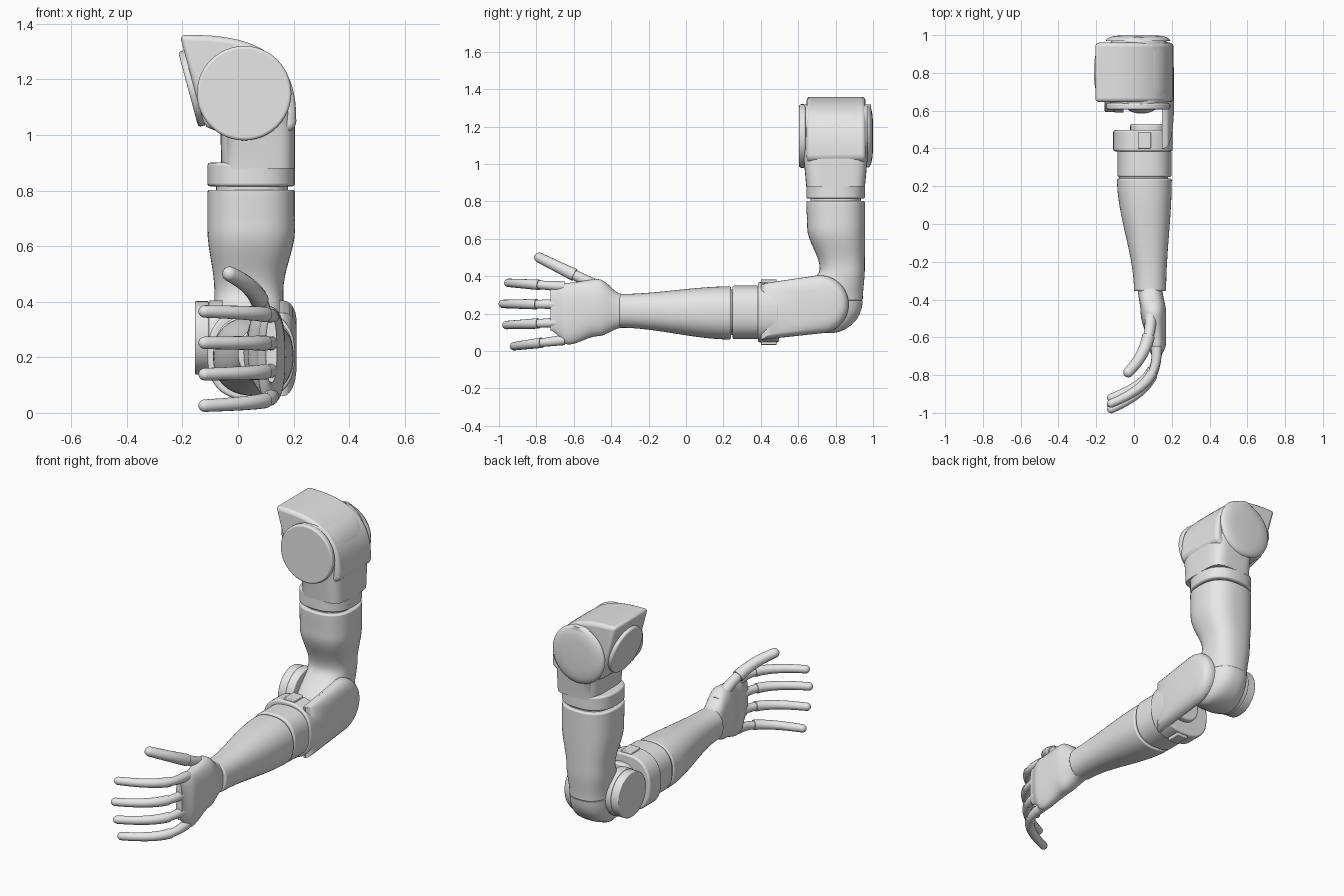
import bpy, bmesh, math
from mathutils import Vector, Matrix

cube = bpy.data.objects.get("Cube")
if cube:
    bpy.data.objects.remove(cube, do_unlink=True)

colour = (.8, .8, .8, 1)
grey = bpy.data.materials.new("light grey")
grey.use_nodes = True
grey.diffuse_color = colour
grey.node_tree.nodes["Principled BSDF"].inputs["Base Color"].default_value = colour


def lerp(a, b, t):
    return a + (b - a) * t


def place(axis, along, a, b):
    return {"x": (along, a, b), "y": (a, along, b), "z": (a, b, along)}[axis]


def bridge(name, rings, bevel=0):
    """Skin a list of closed rings, cap both ends and make an object."""
    bm = bmesh.new()
    rows = [[bm.verts.new(point) for point in ring] for ring in rings]
    for low, high in zip(rows, rows[1:]):
        for i in range(len(low)):
            bm.faces.new((low[i - 1], low[i], high[i], high[i - 1]))
    bm.faces.new(rows[0])
    bm.faces.new(rows[-1])
    bmesh.ops.recalc_face_normals(bm, faces=bm.faces)
    mesh = bpy.data.meshes.new(name)
    bm.to_mesh(mesh)
    bm.free()
    mesh.materials.append(grey)
    mesh.shade_smooth()
    mesh.set_sharp_from_angle(angle=math.radians(40))
    obj = bpy.data.objects.new(name, mesh)
    bpy.context.collection.objects.link(obj)
    if bevel:
        modifier = obj.modifiers.new("round edges", "BEVEL")
        modifier.width = bevel
        modifier.segments = 3
        modifier.limit_method = "ANGLE"
        modifier.angle_limit = math.radians(40)
    return obj


def oval(cx, cy, rx, ry, square=2, start=0, sweep=360, steps=48):
    """Points on a superellipse; a part sweep includes its end point."""
    points = []
    for i in range(steps + (sweep < 360)):
        angle = math.radians(start + sweep * i / steps)
        c, s = math.cos(angle), math.sin(angle)
        points.append((cx + rx * math.copysign(abs(c) ** (2 / square), c),
                       cy + ry * math.copysign(abs(s) ** (2 / square), s)))
    return points


def loft(name, axis, stations, steps=8, square=2.5, bevel=0):
    """Ease between stations (position, first span, second span)."""
    flat = [(along, *a, *b) for along, a, b in stations]
    rows = [flat[0]]
    for start, end in zip(flat, flat[1:]):
        for i in range(1, steps + 1):
            t = i / steps
            ease = t * t * (3 - 2 * t)
            rows.append([lerp(start[0], end[0], t)]
                        + [lerp(p, q, ease) for p, q in zip(start[1:], end[1:])])
    rings = []
    for along, left, right, low, high in rows:
        ring = oval((left + right) / 2, (low + high) / 2, (right - left) / 2, (high - low) / 2, square)
        rings.append([place(axis, along, *point) for point in ring])
    return bridge(name, rings, bevel)


def sleeve(name, axis, start, end, a, b, bevel=.01):
    loft(name, axis, [(start, a, b), (end, a, b)], 1, bevel=bevel)


def prism(name, axis, outline, start, end, bevel=.01):
    return bridge(name, [[place(axis, along, *point) for point in outline]
                         for along in (start, end)], bevel)


def dome(name, axis, outline, start, height):
    """Flat outline with an edge that rolls over to a rounded face."""
    cx, cy = (sum(values) / len(outline) for values in zip(*outline))
    rings = []
    for degrees in range(0, 80, 15):
        angle = math.radians(degrees)
        scale = math.sqrt(math.cos(angle))
        rings.append([place(axis, start + height * math.sin(angle),
                            lerp(cx, a, scale), lerp(cy, b, scale)) for a, b in outline])
    return bridge(name, rings)


def tube(name, path, start, end, radius, steps=10):
    """Round tube along a path function, closed by a domed tip."""
    centres = [path(lerp(start, end, i / steps)) for i in range(steps + 1)]
    radii = [radius * (1 - .2 * i / steps) for i in range(steps + 1)]
    tip = (centres[-1] - centres[-2]).normalized()
    last, size = centres[-1], radii[-1]
    for degrees in range(20, 90, 20):
        angle = math.radians(degrees)
        centres.append(last + tip * size * math.sin(angle))
        radii.append(size * math.cos(angle))
    rings = []
    for i, (centre, r) in enumerate(zip(centres, radii)):
        ahead = centres[min(i + 1, len(centres) - 1)]
        along = (ahead - centres[max(i - 1, 0)]).normalized()
        side = along.cross(Vector((0, 0, 1))).normalized()
        up = side.cross(along)
        rings.append([centre + side * a + up * b for a, b in oval(0, 0, r, r, steps=16)])
    bridge(name, rings)


def finger(label, base, tip, joint, radius):
    """Two links on a path that curls sideways towards its tip."""
    def path(t):
        point = base.lerp(tip, t)
        point.x = lerp(base.x, tip.x, t ** 3)
        return point
    tube(label + "_knuckle", path, 0, joint + .03, radius)
    tube(label + "_tip", path, joint, 1, radius)


# Spans shared by the limb sections
wide = (-.11, .205)
inner = (-.08, .18)
elbow_wide = (-.085, .163)
arm_depth = (.643, .957)

# Shoulder collar and the cheeks that follow the round joint
hub_x, hub_z, hub_r = .022, 1.15, .17
sleeve("shoulder_collar", "z", .815, .9, wide, arm_depth)
cheeks = [(.88, (-.06, .205), arm_depth)]
for degrees in range(-60, 85, 10):
    angle = math.radians(degrees)
    reach = hub_r * math.cos(angle)
    right = .205 if degrees < 0 else hub_x + max(reach, .01)
    half = .19 + .025 * min(0, math.sin(angle))
    cheeks.append((hub_z + hub_r * math.sin(angle),
                   (hub_x - reach, right), (.8 - half, .8 + half)))
loft("shoulder_cheeks", "z", cheeks, 1, square=4.5)
hub = oval(hub_x, hub_z, hub_r, hub_r)
prism("front_shoulder_disc", "y", hub, .64, .605)
dome("back_shoulder_disc", "y", hub, .97, .03)

# Shoulder core with its swept cap and tilted mounting disc
cap = oval(-.21, 1.03, .42, .33, 2.8, 0, 90, 20)
prism("shoulder_core", "y", cap + [(-.12, 1.03), (-.04, 1), (.17, 1)], .645, .96, .02)
mount = prism("mounting_disc", "z", oval(0, 0, .14, .14), -.03, .025)
mount.matrix_world = Matrix.Translation((-.155, .805, 1.17)) @ Matrix.Rotation(math.radians(-105), 4, "Y")

# Upper arm, narrowing above a rounded elbow
sleeve("shoulder_joint", "z", .78, .84, inner, (.665, .935))
elbow_depth = (.585, .945)
loft("upper_arm", "z", [(.802, wide, arm_depth), (.66, wide, (.648, .957)),
                        (.44, elbow_wide, (.715, .956)), (.27, elbow_wide, elbow_depth)], bevel=.008)
heel = []
for degrees in range(0, 85, 12):
    angle = math.radians(degrees)
    half = .18 * math.cos(angle)
    width = .124 * math.cos(angle) ** .3
    heel.append((.27 - .175 * math.sin(angle), (.039 - width, .039 + width),
                 (.765 - half, .765 + half)))
loft("elbow_heel", "z", heel, 1)

# Elbow: stepped disc on one side, fork plate on the other
for part, radius, face in (("base", .135, -.105), ("groove", .125, -.12), ("cover", .132, -.155)):
    prism("elbow_disc_" + part, "x", oval(.725, .27, radius, radius), face + .05, face, .005)
fork = [(.4, .36), (.4, .06)] + oval(.715, .25, .155, .155, 2, -80, 180, 24)
dome("elbow_fork_plate", "x", fork, .16, .053)
prism("elbow_fork_root", "x", fork, .148, .161, 0)
sleeve("elbow_inner_web", "y", .45, .53, (-.02, .17), (.12, .32))

# Forearm: elbow ring with tabs, rotating cuff and tapered sleeve
sleeve("elbow_ring", "y", .497, .385, wide, (.047, .37))
for side, height in (("lower", .045), ("upper", .37)):
    prism(side + "_ring_tab", "y", oval(.055, height, .035, .012, 6), .4, .485, .005)
sleeve("forearm_cuff", "y", .39, .248, (-.087, .198), (.065, .35))
sleeve("forearm_joint", "y", .26, .22, inner, (.085, .33))
wrist = (.125, .305)
loft("forearm", "y", [(.24, (-.09, .2), (.062, .346)), (-.355, (0, .17), wrist)],
     16, 2.3, .008)

# Palm
loft("palm", "y", [(-.34, (.02, .15), wrist), (-.47, (.035, .17), (.08, .385)),
                   (-.63, (.07, .17), (.035, .365)), (-.725, (.1, .14), (.11, .34))])

# Fingers spread evenly down the palm, then the thumb
reach = {"index": -.95, "middle": -.98, "ring": -.96, "little": -.92}
for i, (label, tip_y) in enumerate(reach.items()):
    finger(label, Vector((.12, -.65, .345 - .095 * i)),
           Vector((-.12, tip_y, .365 - .113 * i)), .45, .028)
finger("thumb", Vector((.09, -.42, .32)), Vector((-.03, -.785, .5)), .48, .034)
